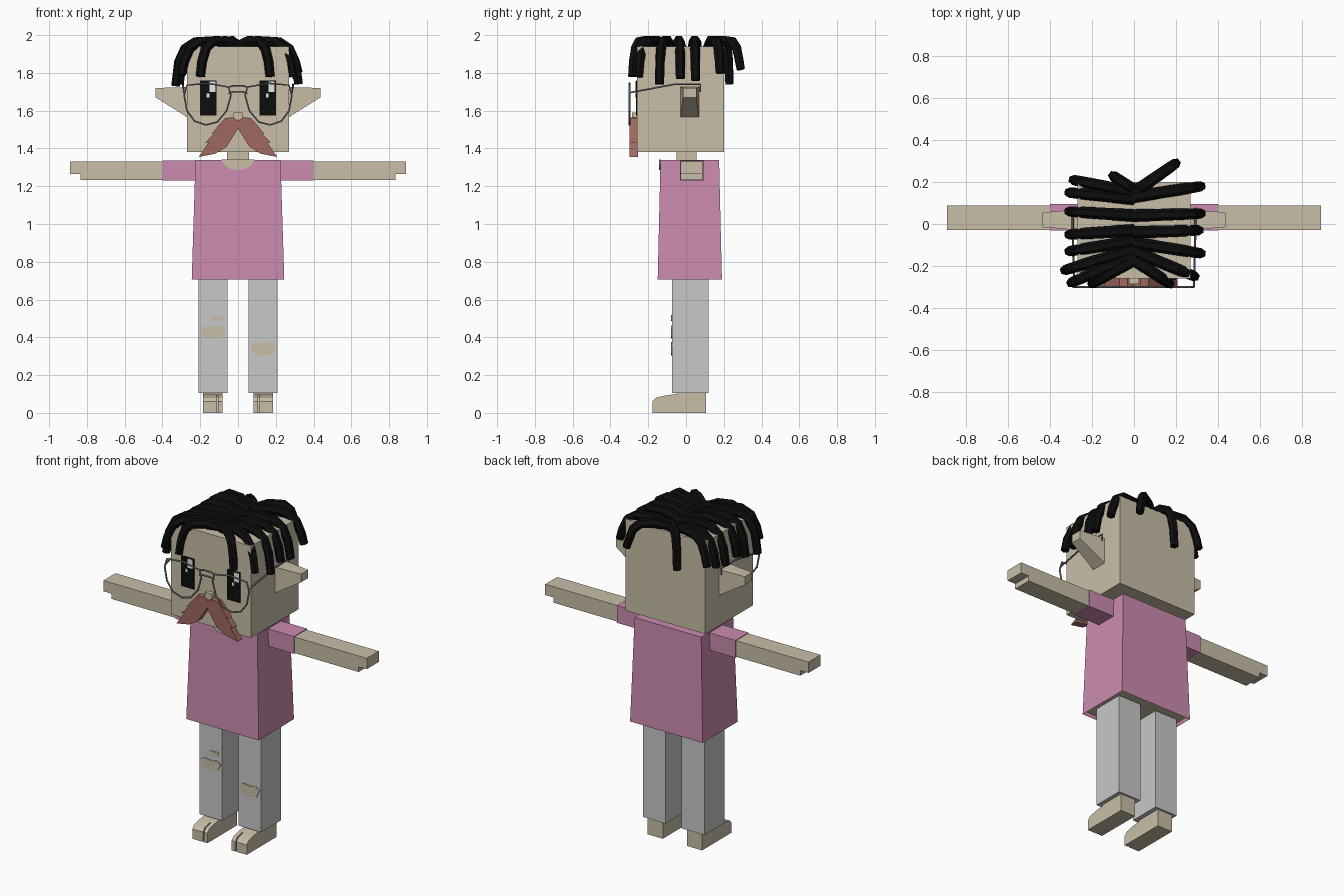
import bpy, bmesh
from mathutils import Vector

cube = bpy.data.objects.get("Cube")
if cube:
    bpy.data.objects.remove(cube, do_unlink=True)


def material(name, rgb):
    m = bpy.data.materials.new(name)
    m.use_nodes = True
    m.diffuse_color = (*rgb, 1)
    m.node_tree.nodes["Principled BSDF"].inputs["Base Color"].default_value = (*rgb, 1)
    return m


SKIN = material("skin", (0.58, 0.52, 0.39))
PINK = material("pink cloth", (0.60, 0.26, 0.43))
GREY = material("light grey cloth", (0.58, 0.58, 0.58))
BLACK = material("black", (0.004, 0.004, 0.004))
BROWN = material("red brown", (0.35, 0.14, 0.115))
WIRE = material("wire grey", (0.25, 0.25, 0.27))
WHITE = material("white", (0.8, 0.8, 0.8))


def finish(name, bm, mat):
    bmesh.ops.recalc_face_normals(bm, faces=bm.faces)
    mesh = bpy.data.meshes.new(name)
    bm.to_mesh(mesh)
    bm.free()
    mesh.materials.append(mat)
    obj = bpy.data.objects.new(name, mesh)
    bpy.context.collection.objects.link(obj)
    return obj


def loft(name, rings, mat):
    """Skin closed rings of equal length and cap both ends."""
    bm = bmesh.new()
    rows = [[bm.verts.new(p) for p in ring] for ring in rings]
    for a, b in zip(rows, rows[1:]):
        for i in range(len(a)):
            j = (i + 1) % len(a)
            bm.faces.new((a[i], a[j], b[j], b[i]))
    bm.faces.new(rows[0])
    bm.faces.new(rows[-1])
    return finish(name, bm, mat)


def prism(name, pts, axis, lo, hi, mat):
    """Extrude a 2D outline along x or y."""
    place = (lambda p, d: (d, *p)) if axis == "x" else (lambda p, d: (p[0], d, p[1]))
    return loft(name, [[place(p, d) for p in pts] for d in (lo, hi)], mat)


def rect(x0, x1, y0, y1, z):
    return [(x0, y0, z), (x1, y0, z), (x1, y1, z), (x0, y1, z)]


def box(name, x, y, z, mat):
    x = sorted(x)
    return loft(name, [rect(*x, *y, h) for h in z], mat)


def tube(name, pts, radius, mat, cyclic=False, taper=1.0, sides=1):
    curve = bpy.data.curves.new(name, "CURVE")
    curve.dimensions = "3D"
    curve.bevel_depth = radius
    curve.bevel_resolution = sides
    curve.use_fill_caps = True
    s = curve.splines.new("POLY")
    s.points.add(len(pts) - 1)
    for i, (p, q) in enumerate(zip(s.points, pts)):
        p.co = (*q, 1)
        p.radius = 1 + (taper - 1) * i / (len(pts) - 1)
    s.use_cyclic_u = cyclic
    s.use_smooth = False
    curve.materials.append(mat)
    obj = bpy.data.objects.new(name, curve)
    bpy.context.collection.objects.link(obj)
    return obj


# Head, neck and nose
box("head", (-0.27, 0.27), (-0.26, 0.2), (1.38, 1.94), SKIN)
box("neck", (-0.057, 0.057), (-0.05, 0.055), (1.3, 1.39), SKIN)
box("nose", (-0.025, 0.025), (-0.285, -0.25), (1.55, 1.59), SKIN)

# Shirt: tapered shell, open at the hem, with the body closing it inside
shirt = loft("shirt", [rect(-0.245, 0.245, -0.15, 0.19, 0.705),
                       rect(-0.225, 0.225, -0.135, 0.175, 1.34)], PINK)
bm = bmesh.new()
bm.from_mesh(shirt.data)
hem = min(bm.faces, key=lambda f: f.calc_center_median().z)
bmesh.ops.inset_region(bm, faces=[hem], thickness=0.012)
bmesh.ops.translate(bm, verts=hem.verts, vec=(0, 0, 0.02))
shirt.data.materials.append(SKIN)
hem.material_index = 1
bm.to_mesh(shirt.data)
bm.free()
prism("collar_opening", [(-0.088, 1.341), (-0.075, 1.315), (-0.045, 1.293), (0, 1.285),
                         (0.045, 1.293), (0.075, 1.315), (0.088, 1.341)], "y", -0.143, -0.134, SKIN)

# Limbs, ears, eyes, mirrored to both sides
for s, side in ((1, "left"), (-1, "right")):
    box(side + "_sleeve", (s * 0.2, s * 0.4), (-0.032, 0.095), (1.23, 1.336), PINK)
    prism(side + "_arm", [(s * 0.39, 1.234), (s * 0.835, 1.234), (s * 0.835, 1.266),
                          (s * 0.89, 1.266), (s * 0.89, 1.332), (s * 0.39, 1.332)],
          "y", -0.028, 0.088, SKIN)
    box(side + "_trouser_leg", (s * 0.055, s * 0.208), (-0.075, 0.12), (0.105, 0.72), GREY)
    # Foot with a slot beside the big toe
    toe = [(-0.11, 0), (-0.178, 0), (-0.178, 0.06), (-0.16, 0.08), (-0.11, 0.092)]
    prism(side + "_foot", [(0.107, 0), (-0.11, 0), (-0.11, 0.092), (-0.05, 0.1),
                           (-0.05, 0.12), (0.107, 0.12)], "x", s * 0.082, s * 0.184, SKIN)
    prism(side + "_big_toe", toe, "x", s * 0.082, s * 0.106, SKIN)
    prism(side + "_small_toes", toe, "x", s * 0.113, s * 0.184, SKIN)
    # Ear flaring out to a blunt tip
    loft(side + "_ear", [
        [(s * 0.26, -0.03, 1.56), (s * 0.26, 0.07, 1.56), (s * 0.26, 0.07, 1.725), (s * 0.26, -0.03, 1.725)],
        [(s * 0.436, -0.015, 1.67), (s * 0.436, 0.055, 1.67), (s * 0.436, 0.055, 1.72), (s * 0.436, -0.015, 1.72)],
    ], SKIN)
    # Eye plate with two glints
    box(side + "_eye", (s * 0.113, s * 0.2), (-0.266, -0.259), (1.575, 1.76), BLACK)
    c = s * 0.157
    box(side + "_large_glint", (c - 0.007 + 0.012, c + 0.037), (-0.269, -0.262), (1.7, 1.755), WHITE)
    box(side + "_small_glint", (c - 0.01, c + 0.005), (-0.269, -0.262), (1.67, 1.69), WHITE)
    # Moustache half with a notched outer edge
    prism(side + "_moustache", [(s * x, z) for x, z in (
        (0, 1.548), (0.03, 1.565), (0.07, 1.56), (0.105, 1.52), (0.14, 1.475), (0.127, 1.478),
        (0.175, 1.428), (0.155, 1.432), (0.208, 1.355), (0.12, 1.372), (0.06, 1.41), (0, 1.505))],
        "y", -0.298, -0.255, BROWN)
    # Glasses: lens rim and temple
    rim = [(0.05, 1.725), (0.16, 1.745), (0.27, 1.735), (0.285, 1.68), (0.27, 1.6), (0.23, 1.545),
           (0.17, 1.525), (0.11, 1.54), (0.06, 1.6), (0.038, 1.68)]
    tube(side + "_lens_rim", [(s * x, -0.3, z) for x, z in rim], 0.005, WIRE, cyclic=True)
    tube(side + "_temple", [(s * 0.285, -0.3, 1.695), (s * 0.292, -0.06, 1.74), (s * 0.292, 0.075, 1.74),
                            (s * 0.292, 0.075, 1.7)], 0.005, WIRE)
for name, z in (("top_bridge", 1.732), ("lower_bridge", 1.7)):
    tube(name, [(-0.05, -0.3, z - 0.008), (-0.025, -0.3, z), (0.025, -0.3, z), (0.05, -0.3, z - 0.008)], 0.005, WIRE)

# Torn trouser patches showing skin
for name, cx, cz, w, h in (("right_knee_tear", -0.131, 0.43, 0.07, 0.036),
                           ("left_knee_tear", 0.134, 0.342, 0.068, 0.038),
                           ("small_tear", -0.108, 0.503, 0.033, 0.016)):
    shape = ((-1, 0.4), (-0.6, 0.9), (0, 0.7), (0.6, 0.9), (1, 0.5), (0.7, -0.7), (0, -1), (-0.7, -0.8))
    prism(name, [(cx + w * a, cz + h * b) for a, b in shape], "y", -0.08, -0.072, SKIN)

# Hair: locks run from the centre parting over the edge and hang (root y, tip x, tip y, tip z)
LOCKS = ((0.15, 0.2, 0.29, 1.82), (0.13, 0.32, 0.18, 1.8), (0.04, 0.32, 0.05, 1.76),
         (-0.04, 0.31, -0.03, 1.77), (-0.09, 0.32, -0.14, 1.74), (-0.13, 0.29, -0.25, 1.78),
         (-0.17, 0.17, -0.285, 1.78), (0.16, -0.1, 0.23, 1.74), (0.15, -0.29, 0.21, 1.8),
         (0.12, -0.31, 0.15, 1.78), (0.04, -0.31, 0.06, 1.76), (-0.03, -0.31, -0.05, 1.77),
         (-0.08, -0.31, -0.13, 1.74), (-0.12, -0.33, -0.22, 1.73), (-0.15, -0.3, -0.28, 1.79),
         (-0.17, -0.2, -0.285, 1.78))
ARC = ((0, 0), (0.35, 0.03), (0.68, 0.025), (0.85, -0.01), (0.95, -0.08))
for i, (ry, tx, ty, tz) in enumerate(LOCKS):
    path = [Vector((tx * t, ry + (ty - ry) * t, 1.94 + h)) for t, h in ARC]
    path.append(Vector((tx, ty, tz)))
    tube("hair_lock_%d" % (i + 1), path, 0.03, BLACK, taper=0.8)
